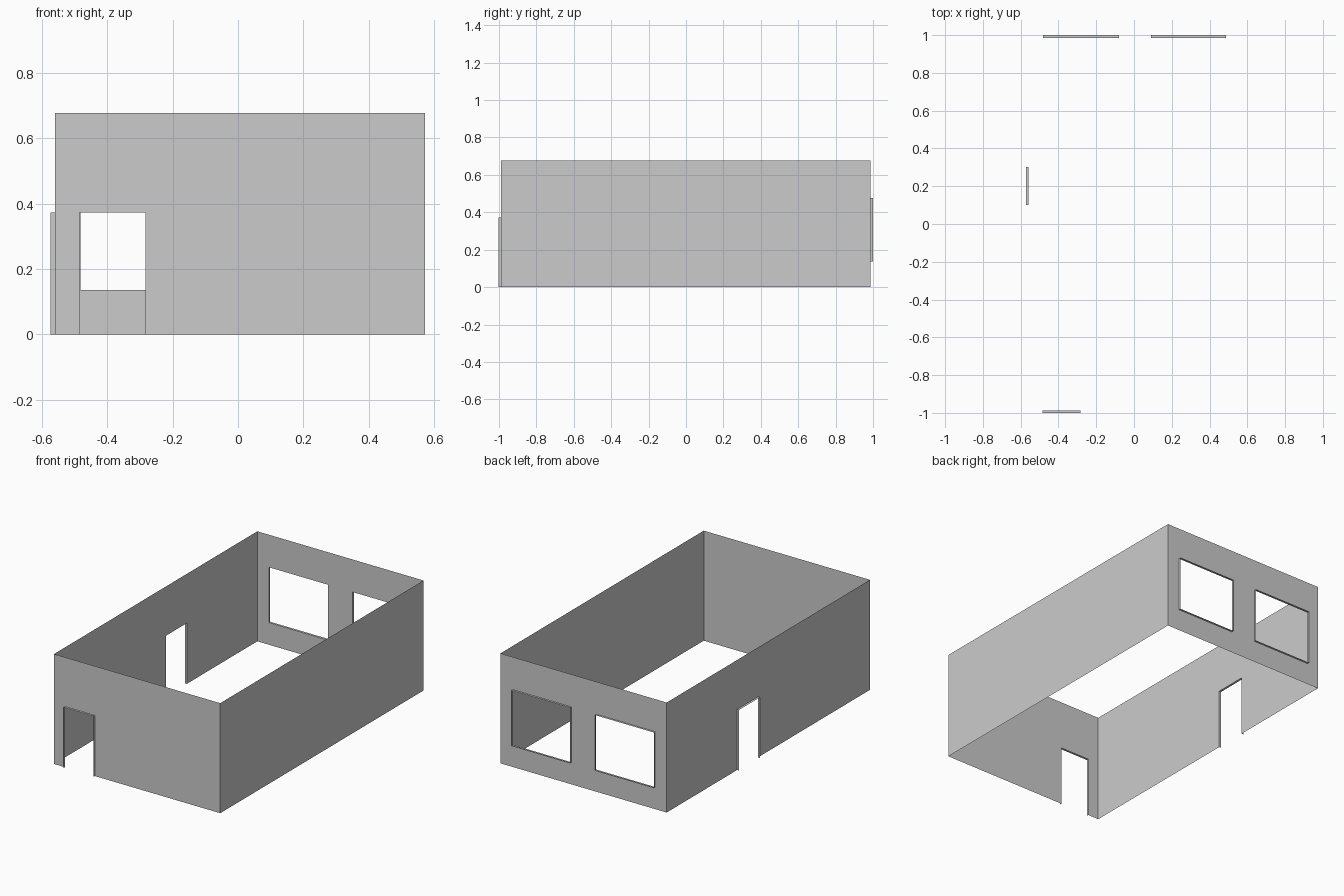
import bpy, bmesh
from mathutils import Vector

if "Cube" in bpy.data.objects:
    bpy.data.objects.remove(bpy.data.objects["Cube"])

H = 0.676                                   # wall height
XL, XR, YF, YB = -0.559, 0.571, -0.988, 0.986
DEPTH = 0.0135                              # outward depth of opening trims


def make_object(name, faces):
    bm = bmesh.new()
    for pts in faces:
        bm.faces.new([bm.verts.new(p) for p in pts])
    bmesh.ops.remove_doubles(bm, verts=bm.verts, dist=1e-5)
    mesh = bpy.data.meshes.new(name)
    bm.to_mesh(mesh)
    bm.free()
    obj = bpy.data.objects.new(name, mesh)
    bpy.context.collection.objects.link(obj)


def build_wall(name, start, end, openings=()):
    """Thin wall from start to end (counter-clockwise plan), with trimmed openings
    given as (part name, distance a, distance b, bottom, top)."""
    start, end = Vector((*start, 0)), Vector((*end, 0))
    along = (end - start).normalized()
    out = along.cross(Vector((0, 0, 1)))
    length = (end - start).length

    def pt(u, z, d=0.0):
        return start + along * u + out * d + Vector((0, 0, z))

    # wall sheet: grid cells, leaving out those inside an opening
    us = sorted({0, length, *[u for o in openings for u in o[1:3]]})
    zs = sorted({0, H, *[z for o in openings for z in o[3:5]]})
    faces = []
    for a, b in zip(us, us[1:]):
        for c, d in zip(zs, zs[1:]):
            um, zm = (a + b) / 2, (c + d) / 2
            if not any(o[1] < um < o[2] and o[3] < zm < o[4] for o in openings):
                faces.append([pt(a, c), pt(b, c), pt(b, d), pt(a, d)])
    make_object(name, faces)

    # reveal strips projecting outward; doors have no threshold
    for part, a, b, c, d in openings:
        loop = [(a, c), (a, d), (b, d), (b, c)]
        if c > 0:
            loop.append((a, c))
        make_object(part, [[pt(*p), pt(*q), pt(*q, DEPTH), pt(*p, DEPTH)]
                           for p, q in zip(loop, loop[1:])])


# four walls
build_wall("front_wall", (XL, YF), (XR, YF),
           [("front_door_reveal", -0.485 - XL, -0.282 - XL, 0, 0.373)])
build_wall("right_wall", (XR, YF), (XR, YB))
build_wall("back_wall", (XR, YB), (XL, YB),
           [("window_reveal_right", XR - 0.488, XR - 0.089, 0.136, 0.476),
            ("window_reveal_left", XR + 0.080, XR + 0.481, 0.136, 0.476)])
build_wall("left_wall", (XL, YB), (XL, YF),
           [("side_door_reveal", YB - 0.302, YB - 0.100, 0, 0.373)])
